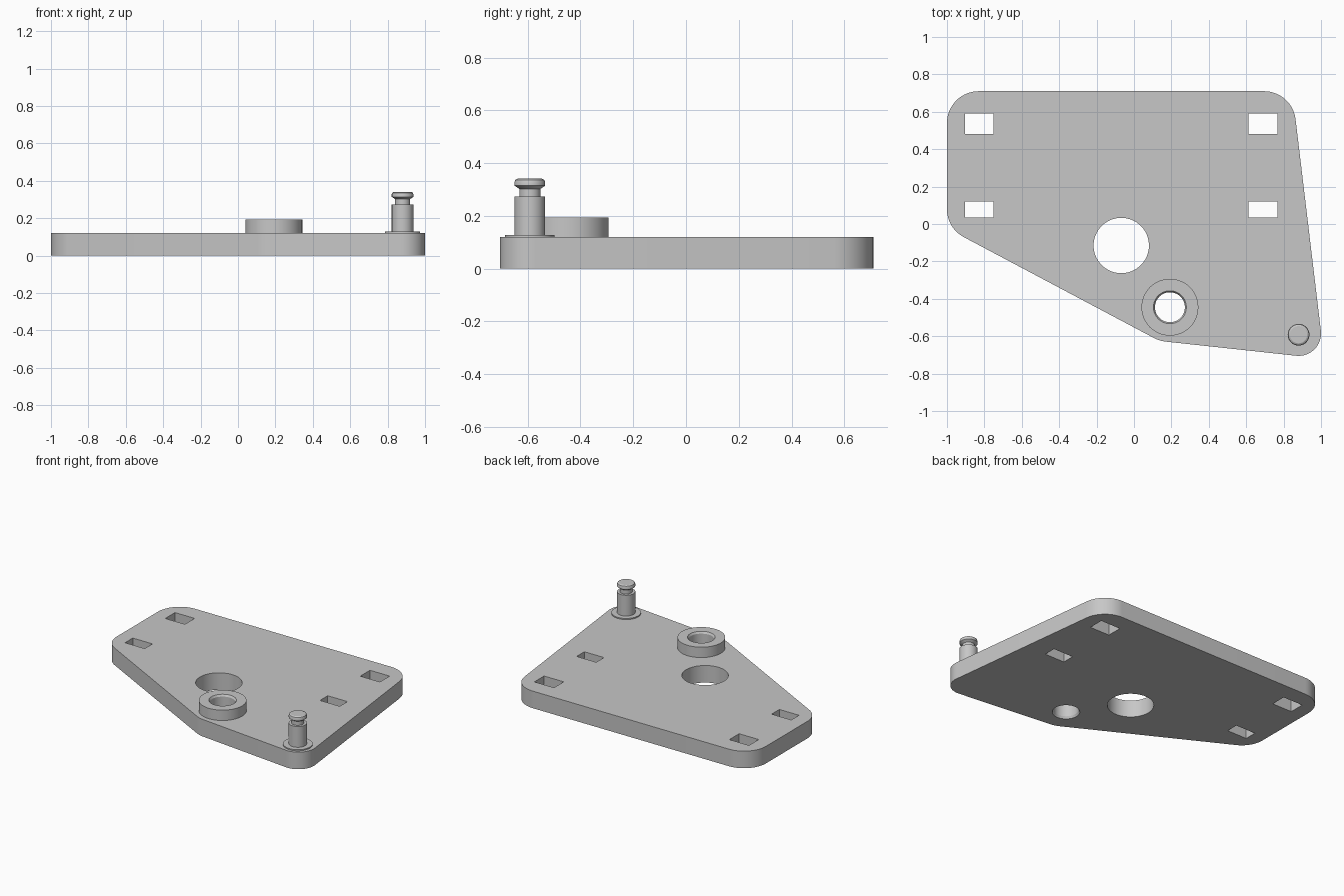
import bpy, bmesh
from math import atan2, acos, cos, sin, pi, hypot, radians

if "Cube" in bpy.data.objects:
    bpy.data.objects.remove(bpy.data.objects["Cube"], do_unlink=True)

grey = bpy.data.materials.new("plain grey")
grey.use_nodes = True
colour = (0.57, 0.57, 0.57, 1)
grey.diffuse_color = colour
grey.node_tree.nodes["Principled BSDF"].inputs["Base Color"].default_value = colour

PLATE_TOP = 0.12


def finish(obj):
    """Weld, fix normals, colour and smooth a part."""
    bm = bmesh.new()
    bm.from_mesh(obj.data)
    bmesh.ops.remove_doubles(bm, verts=bm.verts, dist=0.0002)
    bmesh.ops.recalc_face_normals(bm, faces=bm.faces)
    bm.to_mesh(obj.data)
    bm.free()
    obj.data.materials.clear()
    obj.data.materials.append(grey)
    bpy.ops.object.select_all(action="DESELECT")
    obj.select_set(True)
    bpy.context.view_layer.objects.active = obj
    bpy.ops.object.shade_smooth_by_angle(angle=radians(25))


def circle(x, y, r, n=64):
    return [(x + r * cos(2 * pi * i / n), y + r * sin(2 * pi * i / n)) for i in range(n)]


def rectangle(x, y, w, h):
    return [(x + sx * w / 2, y + sy * h / 2) for sx, sy in ((-1, -1), (1, -1), (1, 1), (-1, 1))]


def rounded_outline(corners, steps=16):
    """Belt around circles (x, y, r) listed counter-clockwise."""
    normals = []
    for i, (x, y, r) in enumerate(corners):
        x2, y2, r2 = corners[(i + 1) % len(corners)]
        dx, dy = x2 - x, y2 - y
        normals.append(atan2(dy, dx) - acos((r - r2) / hypot(dx, dy)))
    points = []
    for i, (x, y, r) in enumerate(corners):
        start = normals[i - 1]
        turn = (normals[i] - start) % (2 * pi)
        for k in range(steps + 1):
            a = start + turn * k / steps
            points.append((x + r * cos(a), y + r * sin(a)))
    return points


def extruded(name, loops, z0, z1):
    """Solid plate from an outline and its holes."""
    curve = bpy.data.curves.new(name, "CURVE")
    curve.dimensions = "2D"
    curve.fill_mode = "BOTH"
    curve.extrude = (z1 - z0) / 2
    for loop in loops:
        spline = curve.splines.new("POLY")
        spline.points.add(len(loop) - 1)
        for p, (x, y) in zip(spline.points, loop):
            p.co = (x, y, 0, 1)
        spline.use_cyclic_u = True
    obj = bpy.data.objects.new(name, curve)
    bpy.context.collection.objects.link(obj)
    obj.location.z = (z0 + z1) / 2
    bpy.ops.object.select_all(action="DESELECT")
    obj.select_set(True)
    bpy.context.view_layer.objects.active = obj
    bpy.ops.object.convert(target="MESH")
    finish(bpy.context.object)


def lathed(name, x, y, profile, n=64):
    """Turned part from (radius, height) points."""
    bm = bmesh.new()
    verts = [bm.verts.new((r, 0, z)) for r, z in profile]
    edges = [bm.edges.new(pair) for pair in zip(verts, verts[1:])]
    bmesh.ops.spin(bm, geom=verts + edges, cent=(0, 0, 0), axis=(0, 0, 1),
                   angle=2 * pi, steps=n, use_merge=True)
    mesh = bpy.data.meshes.new(name)
    bm.to_mesh(mesh)
    bm.free()
    obj = bpy.data.objects.new(name, mesh)
    bpy.context.collection.objects.link(obj)
    obj.location = (x, y, 0)
    finish(obj)


# Base plate with rounded corners, four slots and two round holes
corners = [(-0.83, 0.08, 0.17), (0.19, -0.45, 0.18), (0.88, -0.585, 0.12),
           (0.695, 0.54, 0.17), (-0.83, 0.54, 0.17)]
slots = [rectangle(x, y, 0.153, h)
         for x in (-0.827, 0.69) for y, h in ((0.536, 0.108), (0.078, 0.086))]
holes = [circle(-0.068, -0.115, 0.148), circle(0.192, -0.445, 0.088)]
extruded("base_plate", [rounded_outline(corners)] + slots + holes, 0, PLATE_TOP)

# Raised bushing with a chamfered bore through the plate
lathed("bushing", 0.192, -0.445, [
    (0.088, 0), (0.08, 0.015), (0.08, 0.18), (0.088, 0.193),
    (0.152, 0.193), (0.152, PLATE_TOP)])

# Thin washer under the pin
lathed("pin_washer", 0.88, -0.592, [
    (0, 0.128), (0.094, 0.128), (0.094, PLATE_TOP)])

# Pin with a groove and a rounded head
lathed("pin", 0.88, -0.592, [
    (0.058, PLATE_TOP), (0.058, 0.274), (0.04, 0.274), (0.04, 0.302),
    (0.058, 0.314), (0.058, 0.328), (0.055, 0.336), (0.046, 0.341), (0, 0.341)])
